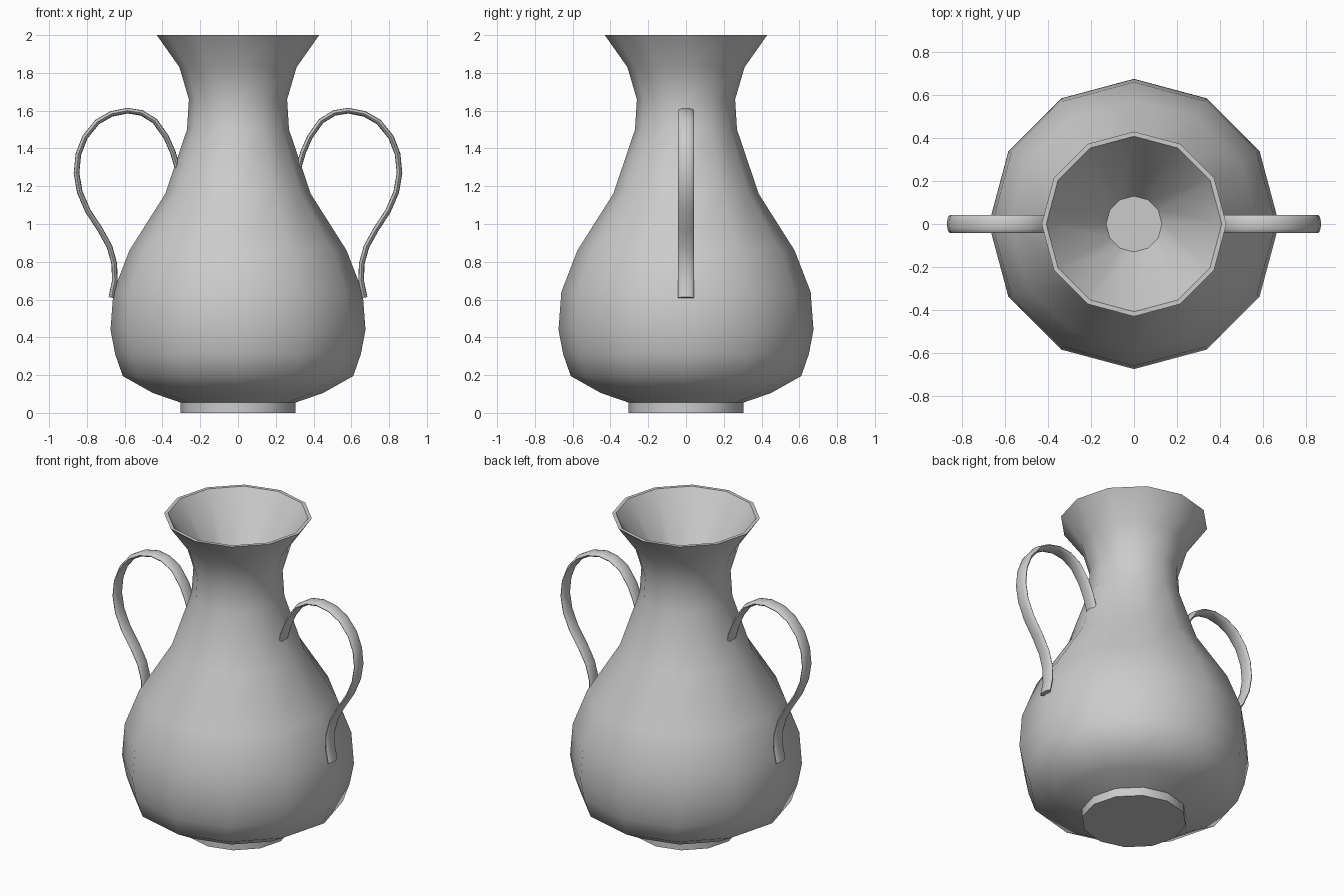
import bpy, bmesh, math
from mathutils import Vector

if "Cube" in bpy.data.objects:
    bpy.data.objects.remove(bpy.data.objects["Cube"])


def finish(name, bm, angle):
    bmesh.ops.recalc_face_normals(bm, faces=bm.faces)
    mesh = bpy.data.meshes.new(name)
    bm.to_mesh(mesh)
    bm.free()
    obj = bpy.data.objects.new(name, mesh)
    bpy.context.collection.objects.link(obj)
    bpy.ops.object.select_all(action='DESELECT')
    obj.select_set(True)
    bpy.context.view_layer.objects.active = obj
    bpy.ops.object.shade_smooth_by_angle(angle=math.radians(angle))
    return obj


def skin(name, rings, angle):
    """Bridge consecutive rings of points and cap both ends."""
    bm = bmesh.new()
    loops = [[bm.verts.new(p) for p in ring] for ring in rings]
    for a, b in zip(loops, loops[1:]):
        for i in range(len(a)):
            j = (i + 1) % len(a)
            bm.faces.new((a[i], a[j], b[j], b[i]))
    bm.faces.new(loops[0])
    bm.faces.new(loops[-1])
    return finish(name, bm, angle)


# Twelve-sided vase: foot, belly, neck, flared rim and funnel-shaped mouth
PROFILE = [(0.305, 0), (0.305, 0.055), (0.45, 0.105), (0.61, 0.195),
           (0.65, 0.31), (0.675, 0.44), (0.66, 0.64), (0.575, 0.86),
           (0.385, 1.16), (0.27, 1.50), (0.26, 1.66), (0.31, 1.83),
           (0.43, 2.0), (0.408, 2.0), (0.13, 1.6)]
SIDES = 12
turn = [2 * math.pi * i / SIDES for i in range(SIDES)]
skin("vase_body", [[(r * math.cos(t), r * math.sin(t), z) for t in turn]
                   for r, z in PROFILE], 42)

# Curved strap handles with a flattened oval section
PATH = [(0.315, 1.28), (0.345, 1.38), (0.38, 1.46), (0.44, 1.545),
        (0.51, 1.588), (0.585, 1.60), (0.67, 1.583), (0.745, 1.54),
        (0.81, 1.46), (0.845, 1.37), (0.855, 1.27), (0.838, 1.17),
        (0.795, 1.07), (0.73, 0.97), (0.68, 0.88), (0.655, 0.79),
        (0.652, 0.70), (0.670, 0.61)]
points = [Vector((x, 0, z)) for x, z in PATH]


def handle(name, side):
    rings = []
    for i, p in enumerate(points):
        d = (points[min(i + 1, len(points) - 1)] - points[max(i - 1, 0)]).normalized()
        n = Vector((d.z, 0, -d.x))
        ring = []
        for k in range(12):
            t = 2 * math.pi * k / 12
            q = p + n * 0.015 * math.sin(t) + Vector((0, 0.043 * math.cos(t), 0))
            ring.append((q.x * side, q.y, q.z))
        rings.append(ring)
    skin(name, rings, 60)


for name, side in (("right_handle", 1), ("left_handle", -1)):
    handle(name, side)
